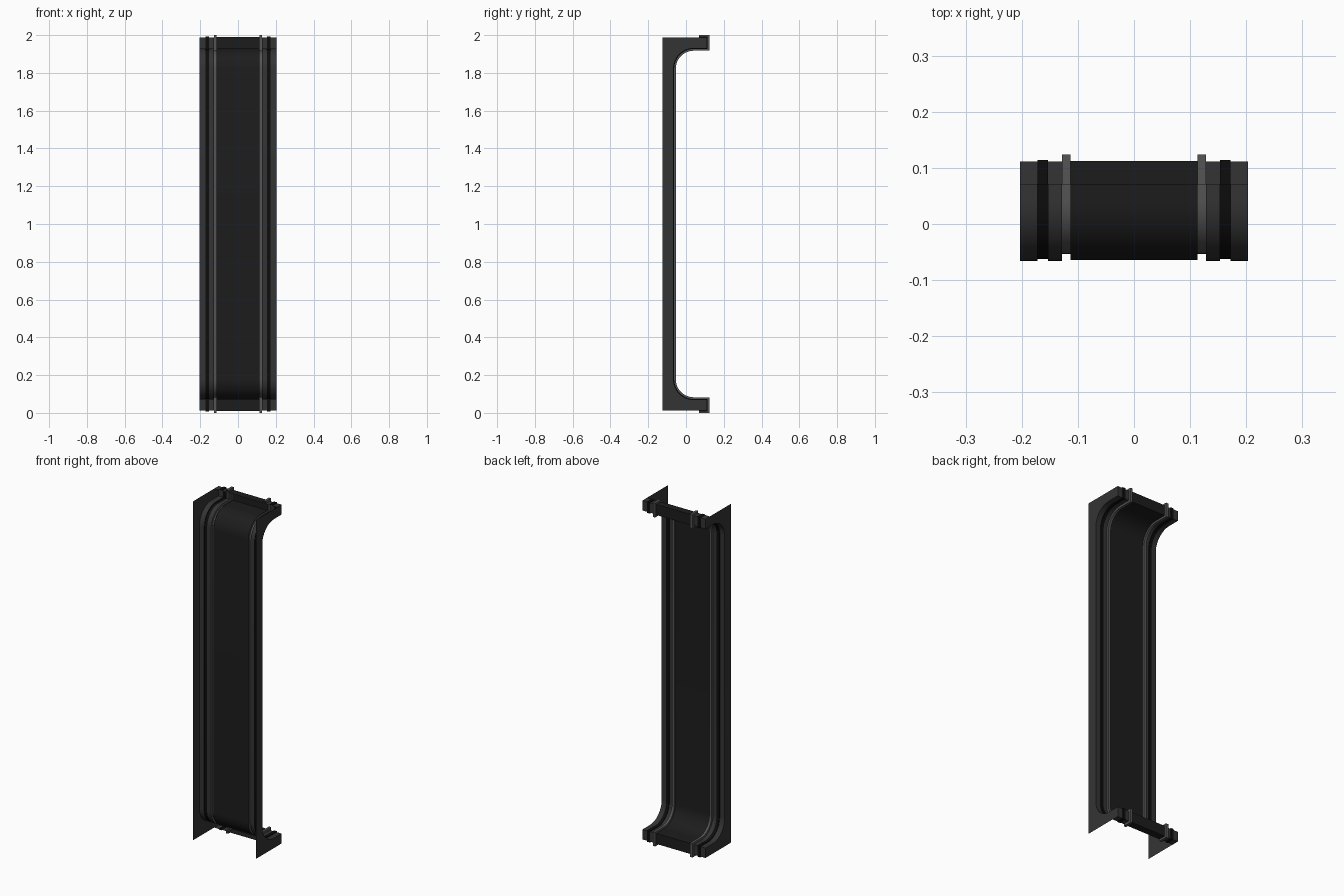
import bpy, bmesh, math

if "Cube" in bpy.data.objects:
    bpy.data.objects.remove(bpy.data.objects["Cube"])

W = 0.203            # half width
BACK = -0.124        # rear edge of the side plates
FY, RY = 0.111, -0.066
TOP, FLANGE, R = 1.988, 1.93, 0.107


def path(o):
    """C-shaped path in (y, z), raised by o towards the hollow side."""
    cy, cz, r = RY + R, FLANGE - R, R - o
    pts = [(0.07, TOP + o), (FY + o, TOP + o), (FY + o, FLANGE - o)]
    for i in range(13):
        a = math.pi / 2 * (1 + i / 12)
        pts.append((cy + r * math.cos(a), cz + r * math.sin(a)))
    return pts + [(y, 2 - z) for y, z in reversed(pts)]


def material(name, v):
    m = bpy.data.materials.new(name)
    m.diffuse_color = (v, v, v, 1)
    m.use_nodes = True
    m.node_tree.nodes["Principled BSDF"].inputs["Base Color"].default_value = m.diffuse_color
    return m


def finish(name, bm, mat):
    me = bpy.data.meshes.new(name)
    bm.to_mesh(me)
    bm.free()
    ob = bpy.data.objects.new(name, me)
    bpy.context.collection.objects.link(ob)
    me.materials.append(mat)
    bpy.context.view_layer.objects.active = ob
    ob.select_set(True)
    bpy.ops.object.shade_smooth_by_angle(angle=math.radians(30))
    ob.select_set(False)


def strip(name, x0, x1, o, mat):
    """Sweep a band with short side walls along the C path."""
    section = [(x0, o), (x1, o)]
    if o > 0:
        section = [(x0, 0)] + section + [(x1, 0)]
    bm = bmesh.new()
    cols = [[bm.verts.new((x, y, z)) for y, z in path(h)] for x, h in section]
    for a, b in zip(cols, cols[1:]):
        for i in range(len(a) - 1):
            bm.faces.new((a[i], a[i + 1], b[i + 1], b[i]))
    finish(name, bm, mat)


def plate(name, x, mat):
    """Thin C-shaped side plate closing the hollow shell."""
    outline = path(0) + [(BACK, 2 - TOP), (BACK, TOP)]
    bm = bmesh.new()
    vs = [bm.verts.new((x, y, z)) for y, z in outline]
    bm.faces.new(vs if x < 0 else vs[::-1])
    finish(name, bm, mat)


grey = material("dark_grey", 0.034)
black = material("black", 0.004)
light = material("rib_grey", 0.09)
panel = material("panel_black", 0.012)

# Central panel
strip("centre_panel", -0.113, 0.113, 0.0015, panel)

# Bands, seals, ribs and side plates, both sides
for side, s in (("left", -1), ("right", 1)):
    for name, a, b, o, mat in (("inner_rib", 0.113, 0.128, 0.0125, light),
                               ("inner_band", 0.128, 0.153, 0, grey),
                               ("seal_strip", 0.153, 0.172, 0.0035, black),
                               ("outer_band", 0.172, W, 0, grey)):
        strip(f"{side}_{name}", min(s * a, s * b), max(s * a, s * b), o, mat)
    plate(f"{side}_side_plate", s * W, grey)
